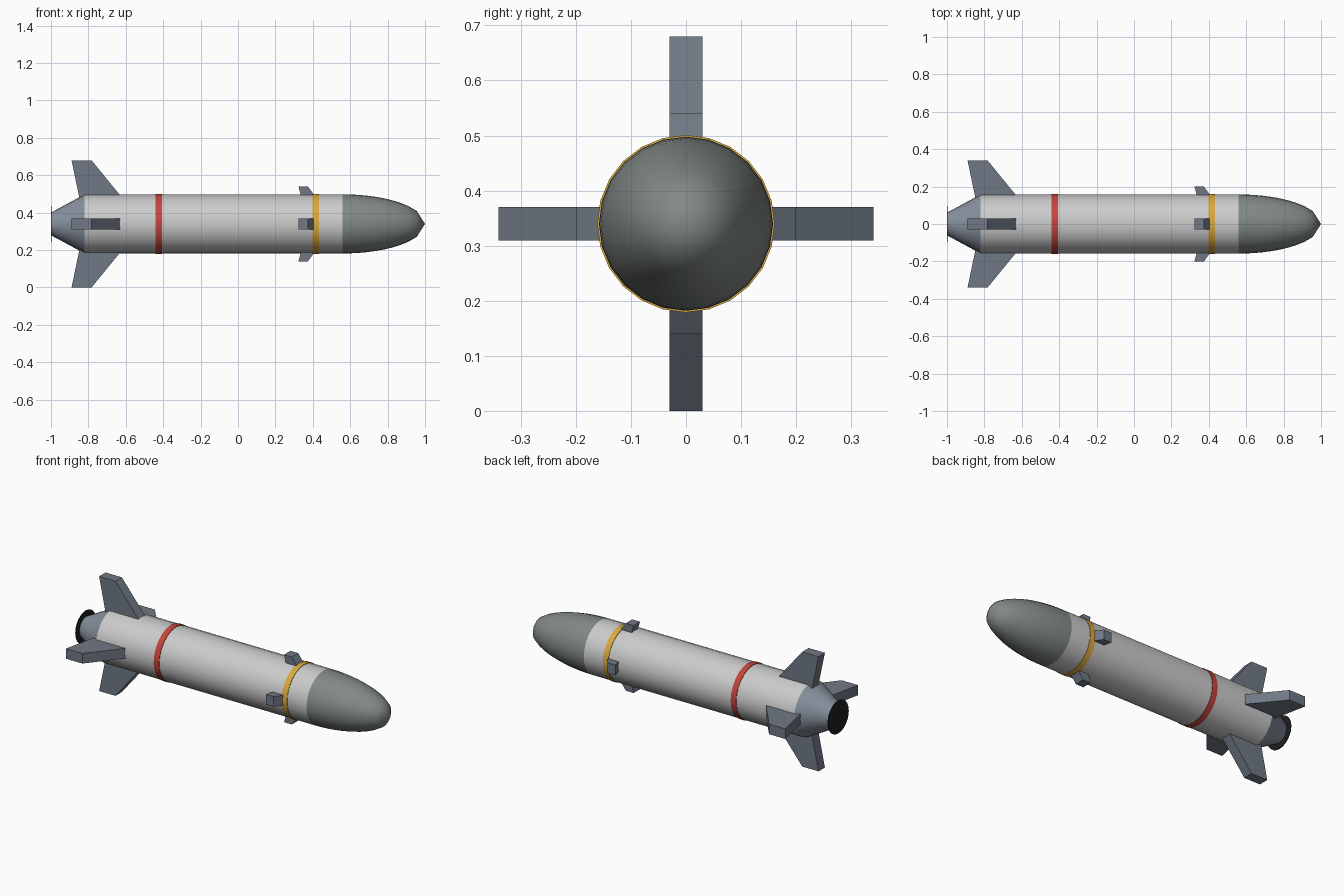
import bpy, bmesh, math
from mathutils import Matrix, Vector

if "Cube" in bpy.data.objects:
    bpy.data.objects.remove(bpy.data.objects["Cube"])

AXIS_Z = 0.34      # height of the long axis
SIDES = 24
R = 0.158          # body radius


def material(name, rgb):
    m = bpy.data.materials.new(name)
    m.diffuse_color = (*rgb, 1)
    m.use_nodes = True
    m.node_tree.nodes["Principled BSDF"].inputs["Base Color"].default_value = m.diffuse_color
    return m


WHITE = material("pale_grey", (0.62, 0.65, 0.62))
NOSE = material("nose_grey", (0.22, 0.25, 0.24))
STEEL = material("blue_grey", (0.16, 0.19, 0.23))
CONE = material("tail_grey", (0.24, 0.28, 0.34))
BLACK = material("black", (0.012, 0.013, 0.015))
RED = material("red", (0.55, 0.06, 0.045))
YELLOW = material("yellow", (0.70, 0.40, 0.05))


def finish(name, bm, mat, smooth):
    bmesh.ops.recalc_face_normals(bm, faces=bm.faces[:])
    mesh = bpy.data.meshes.new(name)
    bm.to_mesh(mesh)
    bm.free()
    obj = bpy.data.objects.new(name, mesh)
    obj.location.z = AXIS_Z
    mesh.materials.append(mat)
    bpy.context.collection.objects.link(obj)
    if smooth:
        bpy.ops.object.select_all(action='DESELECT')
        obj.select_set(True)
        bpy.context.view_layer.objects.active = obj
        bpy.ops.object.shade_smooth_by_angle(angle=math.radians(35))
    return obj


def turned(name, profile, mat):
    """Revolve (x, radius) points about the long axis, capping open ends."""
    bm = bmesh.new()
    rings = []
    for x, r in profile:
        if r == 0:
            rings.append([bm.verts.new((x, 0, 0))] * SIDES)
        else:
            angles = [2 * math.pi * i / SIDES for i in range(SIDES)]
            rings.append([bm.verts.new((x, r * math.cos(a), r * math.sin(a))) for a in angles])
    for a, b in zip(rings, rings[1:]):
        for i in range(SIDES):
            j = (i + 1) % SIDES
            bm.faces.new(dict.fromkeys((a[i], a[j], b[j], b[i])))
    for ring, (x, r) in ((rings[0], profile[0]), (rings[-1], profile[-1])):
        if r > 0:
            bm.faces.new(ring)
    return finish(name, bm, mat, True)


def fins(name, outline, mat, thick=0.06):
    """Four flat fins from an (x, radius) outline, spaced a quarter turn apart."""
    for k in range(4):
        turn = Matrix.Rotation(k * math.pi / 2, 3, 'X')
        bm = bmesh.new()
        lo, hi = ([bm.verts.new(turn @ Vector((x, y, r))) for x, r in outline]
                  for y in (-thick / 2, thick / 2))
        bm.faces.new(lo)
        bm.faces.new(hi)
        n = len(outline)
        for i in range(n):
            j = (i + 1) % n
            bm.faces.new((lo[i], lo[j], hi[j], hi[i]))
        finish(f"{name}_{k + 1}", bm, mat, False)


# main tube
turned("body_tube", [(-0.82, R), (0.56, R)], WHITE)

# rounded nose, elliptical profile
nose = [(0.56 + 0.044 * i, R * math.sqrt(1 - (i / 10) ** 2)) for i in range(10)]
turned("nose_cone", nose + [(1.0, 0)], NOSE)

# tapered tail and dark exhaust disc
turned("tail_cone", [(-0.997, 0.062), (-0.82, R)], CONE)
turned("exhaust_disc", [(-1.0, 0.097), (-0.996, 0.097)], BLACK)

# painted bands
for name, x, mat in (("rear_band", -0.423, RED), ("front_band", 0.416, YELLOW)):
    turned(name, [(x - 0.0175, 0.161), (x + 0.0175, 0.161)], mat)

# tail fins and small forward fins
fins("tail_fin", [(-0.842, 0.11), (-0.89, 0.34), (-0.783, 0.34), (-0.595, 0.11)], STEEL)
fins("forward_fin", [(0.345, 0.12), (0.323, 0.2), (0.374, 0.2), (0.432, 0.12)], STEEL)
